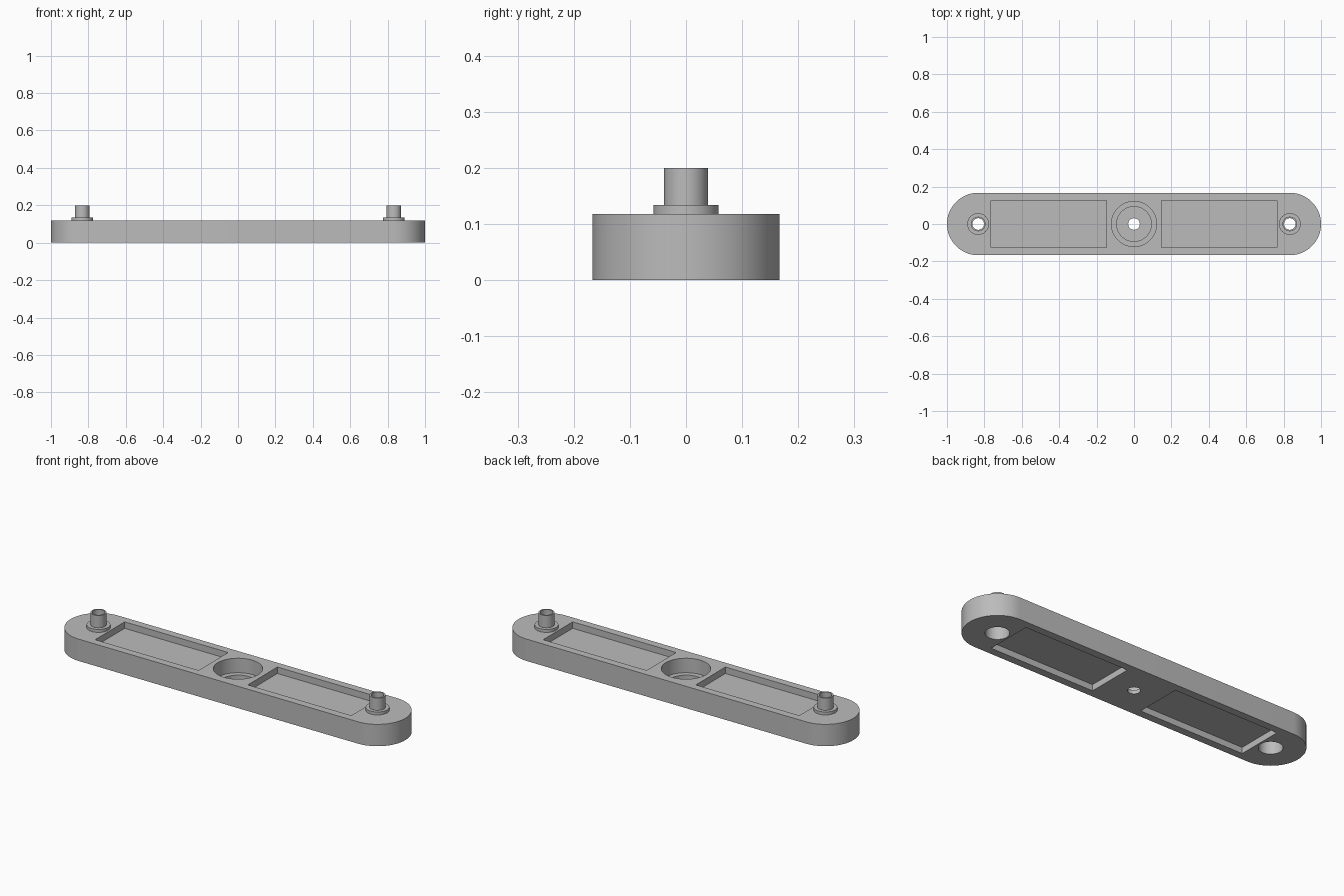
import bpy, bmesh, math

cube = bpy.data.objects.get("Cube")
if cube:
    bpy.data.objects.remove(cube, do_unlink=True)

LENGTH, WIDTH, HEIGHT = 1.0, 0.167, 0.118   # half length, half width, full height
POST_X = LENGTH - WIDTH
BORE = 0.031

grey = bpy.data.materials.new("plain grey")
grey.use_nodes = True
grey.diffuse_color = (0.5, 0.5, 0.5, 1)
grey.node_tree.nodes["Principled BSDF"].inputs["Base Color"].default_value = (0.5, 0.5, 0.5, 1)


def add_object(name, bm):
    bmesh.ops.recalc_face_normals(bm, faces=bm.faces)
    mesh = bpy.data.meshes.new(name)
    bm.to_mesh(mesh)
    bm.free()
    mesh.materials.append(grey)
    obj = bpy.data.objects.new(name, mesh)
    bpy.context.collection.objects.link(obj)
    return obj


def lathe(name, profile, x, steps=48):
    """Revolve a closed (radius, z) outline about the vertical axis."""
    bm = bmesh.new()
    rings = []
    for i in range(steps):
        a = 2 * math.pi * i / steps
        rings.append([bm.verts.new((r * math.cos(a), r * math.sin(a), z)) for r, z in profile])
    n = len(profile)
    for i in range(steps):
        here, there = rings[i], rings[(i + 1) % steps]
        for j in range(n):
            k = (j + 1) % n
            if profile[j][0] or profile[k][0]:
                bm.faces.new((here[j], there[j], there[k], here[k]))
    bmesh.ops.remove_doubles(bm, verts=bm.verts, dist=1e-5)
    obj = add_object(name, bm)
    obj.location.x = x
    return obj


def box(name, x0, x1, half_y, z0, z1):
    bm = bmesh.new()
    bmesh.ops.create_cube(bm, size=1)
    for v in bm.verts:
        v.co.x = x0 if v.co.x < 0 else x1
        v.co.y = math.copysign(half_y, v.co.y)
        v.co.z = z0 if v.co.z < 0 else z1
    return add_object(name, bm)


def smooth(obj):
    bpy.ops.object.select_all(action="DESELECT")
    obj.select_set(True)
    bpy.context.view_layer.objects.active = obj
    bpy.ops.object.shade_smooth_by_angle(angle=math.radians(30))


# Bar with round ends
bm = bmesh.new()
outline = []
for side in (1, -1):
    for i in range(33):
        a = math.pi * (i / 32 - 0.5)
        outline.append(bm.verts.new((side * (POST_X + WIDTH * math.cos(a)),
                                     side * WIDTH * math.sin(a), 0)))
base = bm.faces.new(outline)
top = bmesh.ops.extrude_face_region(bm, geom=[base])["geom"]
bmesh.ops.translate(bm, vec=(0, 0, HEIGHT),
                    verts=[g for g in top if isinstance(g, bmesh.types.BMVert)])
bar = add_object("bar", bm)

# Stepped centre recess with a small through hole
cutters = [lathe("centre_recess_cutter",
                 [(0, -0.1), (BORE, -0.1), (BORE, 0.02), (0.093, 0.02),
                  (0.093, 0.04), (0.121, 0.04), (0.121, 0.3), (0, 0.3)], 0)]

for side in (1, -1):
    # Counterbore from below, narrowing to the post bore
    cutters.append(lathe("post_bore_cutter",
                         [(0, -0.1), (0.058, -0.1), (0.058, 0.08),
                          (BORE, 0.08), (BORE, 0.3), (0, 0.3)], side * POST_X))
    # Rectangular pockets above and below
    x0, x1 = sorted((side * 0.147, side * 0.765))
    cutters.append(box("top_pocket_cutter", x0, x1, 0.126, HEIGHT - 0.035, 0.3))
    cutters.append(box("bottom_pocket_cutter", x0, x1, 0.126, -0.1, 0.033))

for cutter in cutters:
    cutter.hide_render = True
    mod = bar.modifiers.new(cutter.name, "BOOLEAN")
    mod.operation = "DIFFERENCE"
    mod.solver = "EXACT"
    mod.object = cutter

# Bake the cuts and discard the cutters
bpy.context.view_layer.update()
cut_mesh = bpy.data.meshes.new_from_object(bar.evaluated_get(bpy.context.evaluated_depsgraph_get()))
bar.modifiers.clear()
bar.data = cut_mesh
for cutter in cutters:
    bpy.data.objects.remove(cutter, do_unlink=True)
smooth(bar)

# Hollow posts with a collar
for name, side in (("left_post", 1), ("right_post", -1)):
    smooth(lathe(name, [(BORE, HEIGHT), (0.058, HEIGHT), (0.058, 0.134),
                        (0.039, 0.134), (0.039, 0.2), (BORE, 0.2)], side * POST_X))
